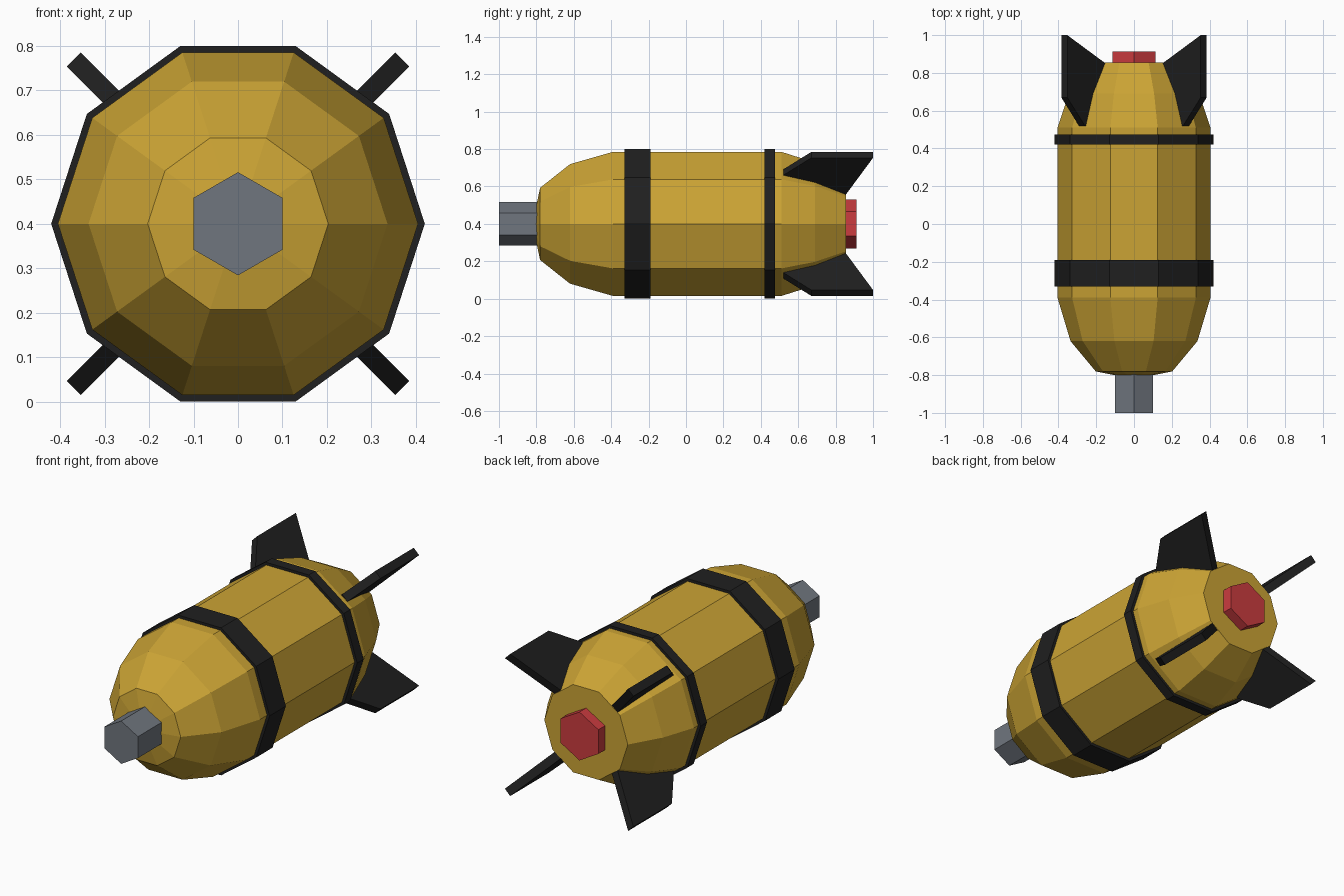
import bpy, bmesh, math
from mathutils import Vector

cube = bpy.data.objects.get("Cube")
if cube:
    bpy.data.objects.remove(cube, do_unlink=True)

MID = 0.4  # height of the long axis


def material(name, rgb):
    m = bpy.data.materials.new(name)
    m.use_nodes = True
    m.diffuse_color = (*rgb, 1)
    m.node_tree.nodes["Principled BSDF"].inputs["Base Color"].default_value = (*rgb, 1)
    return m


yellow = material("mustard yellow", (0.60, 0.37, 0.035))
black = material("soft black", (0.014, 0.014, 0.014))
grey = material("steel grey", (0.16, 0.18, 0.21))
red = material("signal red", (0.60, 0.045, 0.05))


def finish(bm, name, mat):
    bmesh.ops.recalc_face_normals(bm, faces=bm.faces)
    mesh = bpy.data.meshes.new(name)
    bm.to_mesh(mesh)
    bm.free()
    mesh.materials.append(mat)
    obj = bpy.data.objects.new(name, mesh)
    bpy.context.collection.objects.link(obj)
    return obj


def lathe(name, profile, sides, mat, turn=0.0, hollow=False):
    """Sweep (y, radius) points round the long axis; hollow closes the profile into a ring."""
    bm = bmesh.new()
    rings = []
    for y, r in profile:
        angles = [turn + math.tau * i / sides for i in range(sides)]
        rings.append([bm.verts.new((r * math.cos(a), y, MID + r * math.sin(a))) for a in angles])
    pairs = list(zip(rings, rings[1:]))
    if hollow:
        pairs.append((rings[-1], rings[0]))
    else:
        bm.faces.new(rings[0])
        bm.faces.new(rings[-1])
    for a, b in pairs:
        for i in range(sides):
            j = (i + 1) % sides
            bm.faces.new((a[i], a[j], b[j], b[i]))
    return finish(bm, name, mat)


def fin(name, angle, mat):
    """Flat swept plate standing out from the tail."""
    outline = [(0.52, 0.36), (0.52, 0.39), (0.67, 0.522), (1.0, 0.522), (0.85, 0.235), (0.84, 0.2)]
    out = Vector((math.cos(angle), 0, math.sin(angle)))
    side = Vector((-math.sin(angle), 0, math.cos(angle))) * 0.0223
    bm = bmesh.new()
    verts = [bm.verts.new(out * r + Vector((0, y, MID)) - side) for y, r in outline]
    face = bm.faces.new(verts)
    extruded = bmesh.ops.extrude_face_region(bm, geom=[face])["geom"]
    moved = [v for v in extruded if isinstance(v, bmesh.types.BMVert)]
    bmesh.ops.translate(bm, verts=moved, vec=side * 2)
    return finish(bm, name, mat)


# Ten-sided shell with rounded nose and tapered tail
lathe("body", [(-0.805, 0.08), (-0.78, 0.203), (-0.62, 0.336), (-0.39, 0.405),
               (0.51, 0.405), (0.69, 0.345), (0.855, 0.25)], 10, yellow)

# Straps round the shell
for name, y0, y1 in (("front_band", -0.33, -0.19), ("rear_band", 0.42, 0.475)):
    lathe(name, [(y0, 0.39), (y0, 0.42), (y1, 0.42), (y1, 0.39)], 10, black, hollow=True)

# Hexagonal nose fuse and tail plug
lathe("nose_fuse", [(-1.0, 0.116), (-0.78, 0.116)], 6, grey, math.pi / 6)
lathe("tail_plug", [(0.84, 0.131), (0.912, 0.131)], 6, red, math.pi / 6)

# Four diagonal fins
for i, name in enumerate(("upper_left", "upper_right", "lower_right", "lower_left")):
    fin(name + "_fin", math.pi / 4 + i * math.pi / 2, black)
